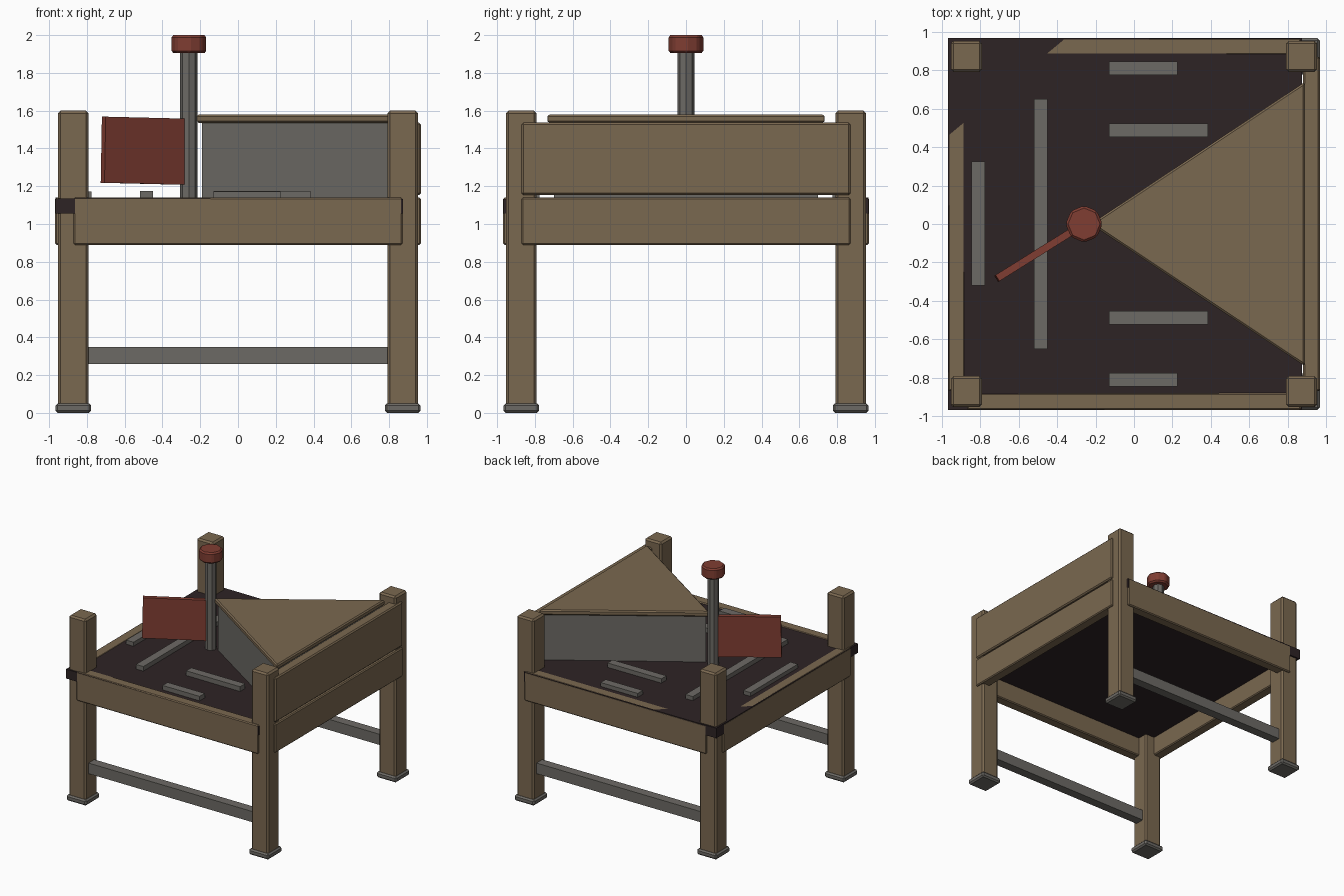
import bpy, bmesh, math
from mathutils import Matrix

if "Cube" in bpy.data.objects:
    bpy.data.objects.remove(bpy.data.objects["Cube"])


def material(name, rgb):
    m = bpy.data.materials.new(name)
    m.diffuse_color = (*rgb, 1)
    m.use_nodes = True
    m.node_tree.nodes["Principled BSDF"].inputs["Base Color"].default_value = m.diffuse_color
    return m


WOOD = material("tan wood", (0.195, 0.138, 0.080))
DARK = material("dark deck", (0.027, 0.017, 0.018))
GREY = material("grey metal", (0.152, 0.144, 0.130))
RED = material("rust red", (0.215, 0.047, 0.032))


def finish(name, bm, mat, bevel=0.0):
    """Turn a bmesh into a flat shaded object, with chamfered edges if wanted."""
    bmesh.ops.recalc_face_normals(bm, faces=bm.faces)
    me = bpy.data.meshes.new(name)
    bm.to_mesh(me)
    bm.free()
    me.materials.append(mat)
    ob = bpy.data.objects.new(name, me)
    bpy.context.collection.objects.link(ob)
    if bevel:
        mod = ob.modifiers.new("chamfer", "BEVEL")
        mod.width = bevel
        mod.segments = 1
    return ob


def box(name, x, y, z, mat, bevel=0.0):
    """Box from (min, max) ranges."""
    bm = bmesh.new()
    bmesh.ops.create_cube(bm, size=1)
    for v in bm.verts:
        for i, r in enumerate((x, y, z)):
            v.co[i] = r[1] if v.co[i] > 0 else r[0]
    return finish(name, bm, mat, bevel)


def prism(name, points, z0, z1, mat, bevel=0.0):
    """Upright prism over a flat outline."""
    bm = bmesh.new()
    low = [bm.verts.new((px, py, z0)) for px, py in points]
    high = [bm.verts.new((px, py, z1)) for px, py in points]
    bm.faces.new(low)
    bm.faces.new(high)
    n = len(points)
    for i in range(n):
        j = (i + 1) % n
        bm.faces.new((low[i], low[j], high[j], high[i]))
    return finish(name, bm, mat, bevel)


def octagon(cx, cy, r):
    return [(cx + r * math.cos(k * math.pi / 4), cy + r * math.sin(k * math.pi / 4))
            for k in range(8)]


def span(c, half):
    return (c - half, c + half)


# corner posts with foot pads
for sx, xn in ((-1, "left"), (1, "right")):
    for sy, yn in ((-1, "front"), (1, "back")):
        px, py = sx * 0.872, sy * 0.872
        box(f"{yn}_{xn}_post", span(px, 0.081), span(py, 0.081), (0.03, 1.6), WOOD, 0.014)
        box(f"{yn}_{xn}_foot_pad", span(px, 0.095), span(py, 0.095), (0.0, 0.05), GREY, 0.012)

# front and back aprons, lower stretchers
for s, n in ((-1, "front"), (1, "back")):
    box(n + "_apron", (-0.87, 0.87), span(s * 0.924, 0.044), (0.89, 1.14), WOOD, 0.008)
    box(n + "_stretcher", (-0.80, 0.80), span(s * 0.872, 0.04), (0.258, 0.35), GREY)

# side aprons and the raised panel on the right
for s, n in ((-1, "left"), (1, "right")):
    box(n + "_apron", span(s * 0.924, 0.044), (-0.87, 0.87), (0.89, 1.14), WOOD, 0.008)
box("right_upper_panel", (0.88, 0.968), (-0.87, 0.87), (1.153, 1.537), WOOD, 0.01)

# dark deck, very slightly tilted so its back left corner shows above the frame
deck = box("deck", (-0.967, 0.873), (-0.967, 0.967), (1.055, 1.14), DARK)
for v in deck.data.vertices:
    if v.co.z > 1.1:
        v.co.z += 0.003 * ((v.co.y - 0.93) - 0.83 * (v.co.x + 0.4))

# raised strips on the deck
for s, n in ((-1, "front"), (1, "back")):
    box(n + "_outer_strip", (-0.13, 0.225), span(s * 0.81, 0.035), (1.12, 1.172), GREY)
    box(n + "_inner_strip", (-0.13, 0.385), span(s * 0.487, 0.035), (1.12, 1.175), GREY)
box("long_cross_strip", (-0.52, -0.45), (-0.65, 0.65), (1.12, 1.175), GREY)
box("short_cross_strip", (-0.845, -0.775), (-0.32, 0.325), (1.12, 1.172), GREY)

# wedge housing with its triangular lid
prism("wedge_wall", [(-0.19, 0), (0.885, -0.70), (0.885, 0.70)], 1.13, 1.535, GREY)
prism("wedge_lid", [(-0.225, 0), (0.89, -0.74), (0.89, 0.74)], 1.535, 1.58, WOOD, 0.01)

# pole and knob
PX = -0.26
prism("pole", octagon(PX, 0, 0.046), 1.13, 1.93, GREY)
prism("pole_knob", octagon(PX, 0, 0.096), 1.905, 2.0, RED, 0.012)

# red vane fixed to the pole
vane = box("vane", (0.02, 0.535), (-0.019, 0.019), (-0.175, 0.175), RED)
vane.matrix_world = (Matrix.Translation((PX, 0, 1.382))
                     @ Matrix.Rotation(math.radians(212), 4, "Z")
                     @ Matrix.Rotation(math.radians(-1.2), 4, "Y"))
